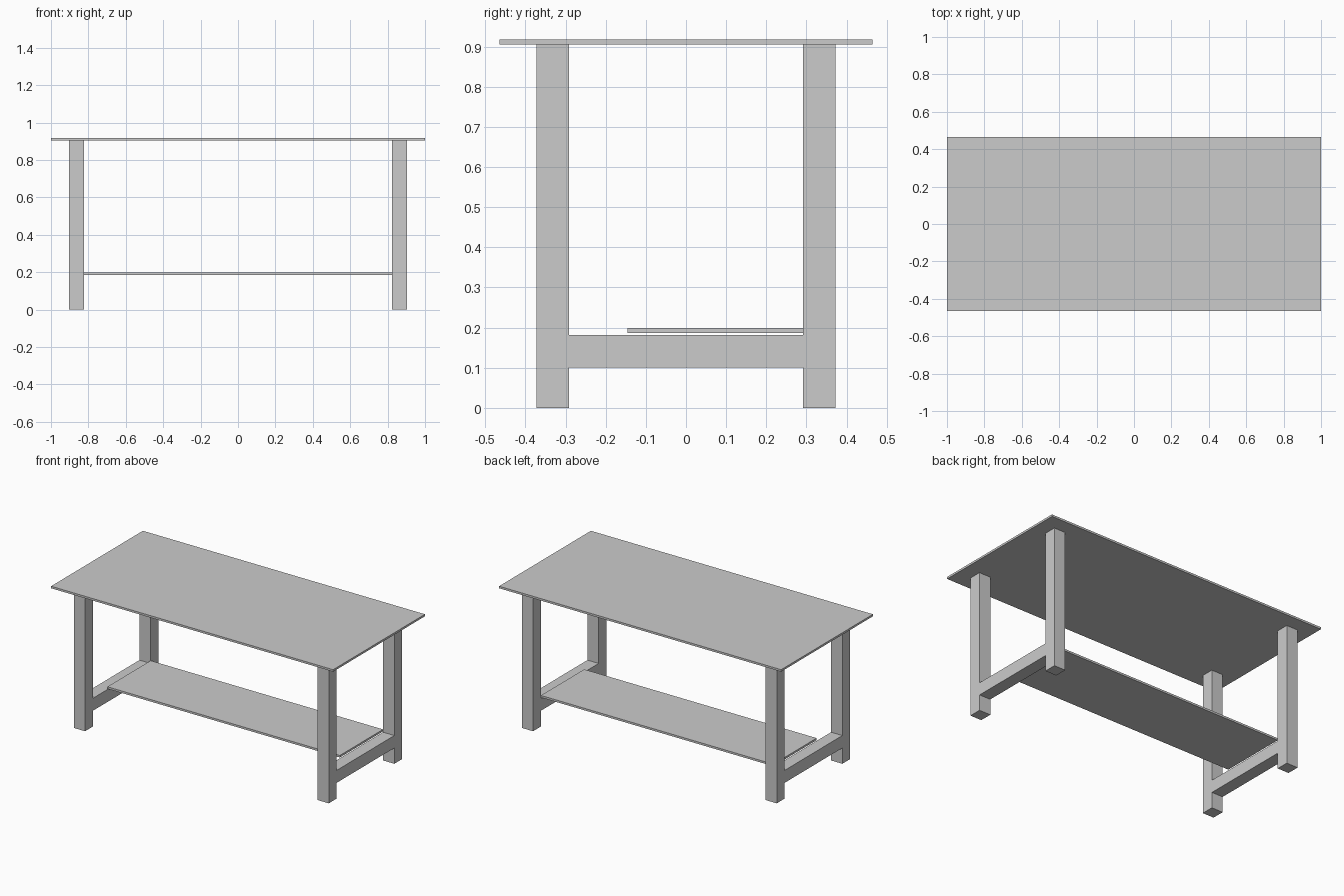
import bpy, bmesh
from mathutils import Vector

if "Cube" in bpy.data.objects:
    bpy.data.objects.remove(bpy.data.objects["Cube"])


def make_object(name, bm):
    bmesh.ops.recalc_face_normals(bm, faces=bm.faces)
    mesh = bpy.data.meshes.new(name)
    bm.to_mesh(mesh)
    bm.free()
    obj = bpy.data.objects.new(name, mesh)
    bpy.context.collection.objects.link(obj)
    return obj


def box(name, lo, hi):
    bm = bmesh.new()
    lo, hi = Vector(lo), Vector(hi)
    bmesh.ops.create_cube(bm, size=1)
    bmesh.ops.scale(bm, vec=hi - lo, verts=bm.verts)
    bmesh.ops.translate(bm, vec=(lo + hi) / 2, verts=bm.verts)
    return make_object(name, bm)


def end_frame(name, x0, x1):
    # H-shaped outline: two legs joined by a low cross rail
    half = [(OUT, 0), (OUT, TOP_Z), (IN, TOP_Z), (IN, RAIL_TOP)]
    outline = half + [(-y, z) for y, z in reversed(half)]
    outline += [(-IN, 0), (-IN, RAIL_BOTTOM), (IN, RAIL_BOTTOM), (IN, 0)]
    bm = bmesh.new()
    face = bm.faces.new([bm.verts.new((x0, y, z)) for y, z in outline])
    ext = bmesh.ops.extrude_face_region(bm, geom=[face], use_keep_orig=True)
    moved = [v for v in ext["geom"] if isinstance(v, bmesh.types.BMVert)]
    bmesh.ops.translate(bm, vec=(x1 - x0, 0, 0), verts=moved)
    return make_object(name, bm)


OUT, IN = 0.372, 0.292
TOP_Z, RAIL_TOP, RAIL_BOTTOM = 0.905, 0.181, 0.101
LEG_IN, LEG_OUT = 0.824, 0.904

# Table top
box("table_top", (-1, -0.465, TOP_Z), (1, 0.465, 0.918))

# Leg frames at both ends
end_frame("right_leg_frame", LEG_IN, LEG_OUT)
end_frame("left_leg_frame", -LEG_OUT, -LEG_IN)

# Lower shelf, set toward the back
box("lower_shelf", (-LEG_IN, -0.146, 0.186), (LEG_IN, 0.292, 0.199))
